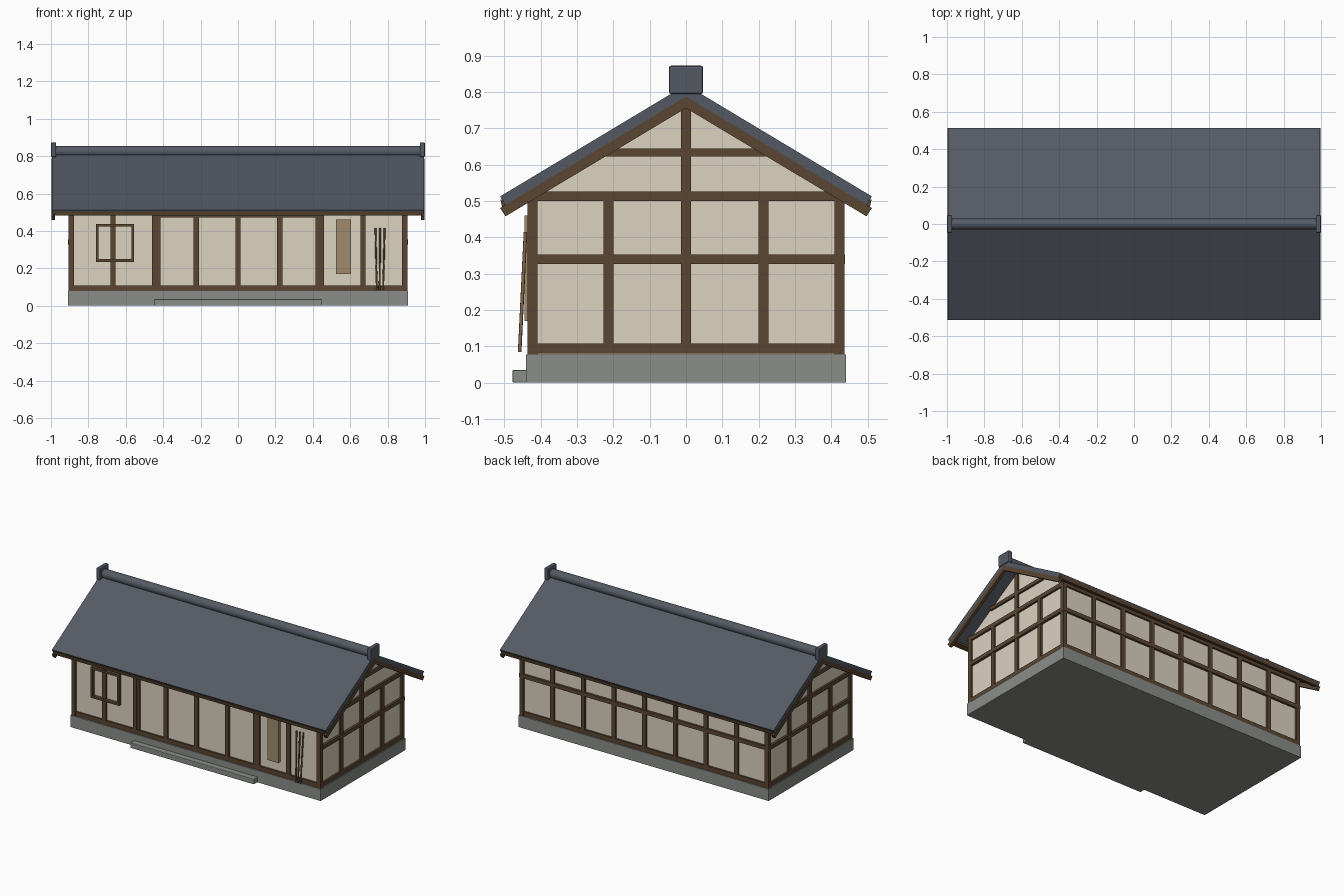
import bpy, bmesh, math
from mathutils import Vector

cube = bpy.data.objects.get("Cube")
if cube:
    bpy.data.objects.remove(cube, do_unlink=True)


def material(name, r, g, b):
    m = bpy.data.materials.new(name)
    m.use_nodes = True
    lin = [((c / 255 + 0.055) / 1.055) ** 2.4 for c in (r, g, b)]
    m.diffuse_color = (*lin, 1)
    m.node_tree.nodes["Principled BSDF"].inputs["Base Color"].default_value = (*lin, 1)
    return m


PLASTER = material("cream plaster", 220, 211, 193)
WOOD = material("dark timber", 91, 70, 50)
SLATE = material("slate roof", 84, 90, 100)
STONE = material("grey stone", 138, 141, 137)
TAN = material("tan board", 160, 138, 112)
BAMBOO = material("bamboo", 128, 104, 72)


def finish(name, bm, mat):
    bmesh.ops.recalc_face_normals(bm, faces=bm.faces)
    me = bpy.data.meshes.new(name)
    bm.to_mesh(me)
    bm.free()
    me.materials.append(mat)
    ob = bpy.data.objects.new(name, me)
    bpy.context.collection.objects.link(ob)
    return ob


def box(name, x, y, z, mat, bevel=0):
    """Box between the given (low, high) ranges."""
    bm = bmesh.new()
    bmesh.ops.create_cube(bm, size=1)
    for v in bm.verts:
        v.co = Vector([sum(r) / 2 + c * (r[1] - r[0]) for c, r in zip(v.co, (x, y, z))])
    ob = finish(name, bm, mat)
    if bevel:
        mod = ob.modifiers.new("Bevel", "BEVEL")
        mod.width, mod.segments = bevel, 2
    return ob


def prism(name, profile, x0, x1, mat):
    """Extrude a (y, z) outline along x."""
    bm = bmesh.new()
    face = bm.faces.new([bm.verts.new((x0, y, z)) for y, z in profile])
    ext = bmesh.ops.extrude_face_region(bm, geom=[face])
    moved = [g for g in ext["geom"] if isinstance(g, bmesh.types.BMVert)]
    bmesh.ops.translate(bm, verts=moved, vec=(x1 - x0, 0, 0))
    return finish(name, bm, mat)


def rod(name, a, b, radius, mat, sides=8):
    """Cylinder between two points."""
    a, b = Vector(a), Vector(b)
    bm = bmesh.new()
    bmesh.ops.create_cone(bm, cap_ends=True, segments=sides, radius1=radius,
                          radius2=radius, depth=(b - a).length)
    ob = finish(name, bm, mat)
    ob.rotation_euler = (b - a).to_track_quat("Z", "Y").to_euler()
    ob.location = (a + b) / 2
    for p in ob.data.polygons:
        p.use_smooth = len(p.vertices) == 4
    return ob


def around(c, w):
    return (c - w / 2, c + w / 2)


def span(sign, lo, hi):
    return (lo, hi) if sign > 0 else (-hi, -lo)


WX, WY = 0.892, 0.424       # plaster faces
OX, OY = 0.906, 0.437       # timber faces
T = 0.028                   # timber width
SILL, MID, TOP = (0.08, 0.108), (0.327, 0.353), (0.50, 0.527)

# Foundation and front step
box("foundation", (-0.91, 0.91), (-0.44, 0.44), (0, 0.078), STONE)
box("front_step", (-0.45, 0.45), (-0.478, -0.43), (0, 0.035), STONE, 0.004)

# Walls with gables in one body
prism("walls", [(-WY, 0.075), (WY, 0.075), (WY, 0.525), (0, 0.78), (-WY, 0.525)],
      -WX, WX, PLASTER)

# Corner posts
for sx in (-1, 1):
    for sy in (-1, 1):
        box("corner_post", span(sx, OX - T, OX), span(sy, OY - T, OY), (0.078, 0.527), WOOD)

# Long walls: beams and evenly spaced posts
for sy, side in ((-1, "front"), (1, "back")):
    y = span(sy, WY - 0.01, OY - 0.001)
    for part, z in (("sill", SILL), ("top_beam", TOP)):
        box(f"{side}_{part}", (-OX, OX), y, z, WOOD)
    for i in range(-3, 4):
        box(f"{side}_post", around(i * 0.223, T), y, (0.08, 0.51), WOOD)
box("back_mid_beam", (-OX, OX), (WY - 0.01, OY + 0.001), MID, WOOD)

# Gable walls: beams, posts and the cross bar
for sx, side in ((-1, "right"), (1, "left")):
    x = span(sx, WX - 0.01, OX - 0.001)
    for part, z in (("sill", SILL), ("top_beam", TOP)):
        box(f"{side}_{part}", x, (-OY, OY), z, WOOD)
    box(f"{side}_mid_beam", span(sx, WX - 0.01, OX + 0.002), (-OY + T, OY), MID, WOOD)
    box(f"{side}_gable_bar", x, (-0.235, 0.235), (0.623, 0.645), WOOD)
    for cy, top in ((-0.213, 0.51), (0, 0.765), (0.213, 0.51)):
        box(f"{side}_post", x, around(cy, T), (0.08, top), WOOD)

# Sliding door surround
for sx in (-1, 1):
    box("door_jamb", span(sx, 0.414, 0.434), (-0.434, -0.415), (0.1, 0.48), WOOD)
box("door_header", (-0.434, 0.434), (-0.435, -0.415), (0.472, 0.502), WOOD)

# Window frame on the front
for cx in (-0.753, -0.562):
    box("window_side", around(cx, 0.014), (-0.445, -0.42), (0.235, 0.437), WOOD)
for cz in (0.242, 0.43):
    box("window_rail", (-0.76, -0.555), (-0.445, -0.42), around(cz, 0.014), WOOD)

# Hanging board and leaning poles
box("hanging_board", (0.525, 0.605), (-0.445, -0.42), (0.17, 0.46), TAN)
for x0, x1 in ((0.742, 0.735), (0.757, 0.76), (0.776, 0.784)):
    rod("leaning_pole", (x0, -0.458, 0.085), (x1, -0.442, 0.415), 0.005, BAMBOO)


# Roof slab, barge boards and eave boards
def chevron(top, drop):
    return [(-0.512, top - 0.307), (0, top), (0.512, top - 0.307),
            (0.497, top - 0.298 - drop), (0, top - drop), (-0.497, top - 0.298 - drop)]


prism("roof", chevron(0.82, 0.033), -0.995, 0.995, SLATE)
for sx in (-1, 1):
    prism("barge_board", chevron(0.788, 0.032), sx * 0.978, sx * 0.997, WOOD)
for sy in (-1, 1):
    prism("eave_board", [(sy * 0.511, 0.504), (sy * 0.506, 0.482),
                         (sy * 0.475, 0.490), (sy * 0.475, 0.508)], -0.985, 0.985, WOOD)

# Ridge roll with end caps
rod("ridge_roll", (-0.985, 0, 0.825), (0.985, 0, 0.825), 0.03, SLATE, 16)
for sx in (-1, 1):
    box("ridge_end_cap", span(sx, 0.972, 1.0), (-0.047, 0.047), (0.795, 0.873), SLATE, 0.006)
